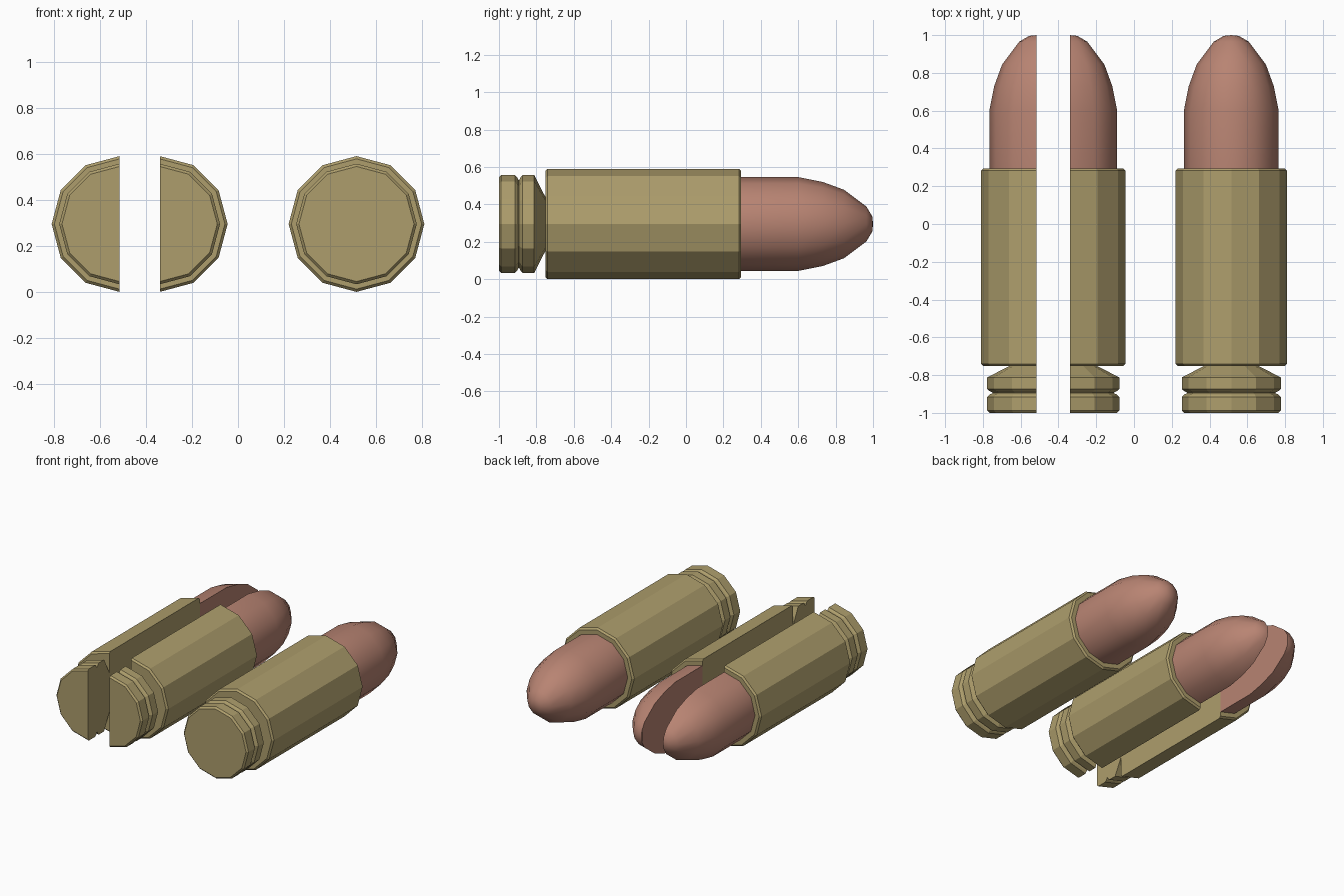
import bpy, bmesh
from math import cos, sin, radians

if "Cube" in bpy.data.objects:
    bpy.data.objects.remove(bpy.data.objects["Cube"])

SIDES = 12
R = 0.295  # case radius, also the height of the axis

# profiles as (radius, y)
CASE = [(0, -1), (0.25, -1), (0.262, -0.988), (0.262, -0.915), (0.25, -0.903),
        (0.235, -0.896), (0.235, -0.892), (0.25, -0.884), (0.262, -0.874),
        (0.262, -0.812), (0.145, -0.752), (0.283, -0.752), (R, -0.74),
        (R, 0.283), (0.283, 0.295), (0, 0.295)]
BULLET = [(0, 0.295), (0.25, 0.295), (0.25, 0.605), (0.225, 0.73),
          (0.183, 0.845), (0.093, 0.965), (0.04, 0.996), (0, 1)]


def material(name, color):
    m = bpy.data.materials.new(name)
    m.diffuse_color = (*color, 1)
    m.use_nodes = True
    m.node_tree.nodes["Principled BSDF"].inputs["Base Color"].default_value = m.diffuse_color
    return m


def lathe(name, profile, x, mat, start=-90, steps=SIDES, smooth=False):
    """Revolve a profile about an axis along y; a part turn gets a flat cut face."""
    bm = bmesh.new()
    full = steps == SIDES
    rings = []
    for i in range(steps if full else steps + 1):
        a = radians(start + i * 360 / SIDES)
        rings.append([bm.verts.new((x + r * cos(a), y, R + r * sin(a)))
                      for r, y in profile])
    for i in range(steps):
        p, q = rings[i], rings[(i + 1) % len(rings)]
        for j in range(len(profile) - 1):
            bm.faces.new((p[j], p[j + 1], q[j + 1], q[j]))
    if not full:
        bm.faces.new(rings[0][1:-1] + rings[-1][-2:0:-1] if profile[0][0] == 0
                     else rings[0])
    # merge the axis points and tidy
    bmesh.ops.remove_doubles(bm, verts=bm.verts[:], dist=1e-5)
    bmesh.ops.dissolve_degenerate(bm, edges=bm.edges[:], dist=1e-5)
    bmesh.ops.recalc_face_normals(bm, faces=bm.faces[:])
    me = bpy.data.meshes.new(name)
    bm.to_mesh(me)
    bm.free()
    me.materials.append(mat)
    ob = bpy.data.objects.new(name, me)
    bpy.context.collection.objects.link(ob)
    if smooth:
        bpy.ops.object.select_all(action='DESELECT')
        ob.select_set(True)
        bpy.context.view_layer.objects.active = ob
        bpy.ops.object.shade_smooth_by_angle(angle=radians(40))
    return ob


brass = material("brass", (0.42, 0.34, 0.15))
copper = material("copper", (0.48, 0.23, 0.17))

# whole round, then the two halves of a split one
for label, x, start, steps in (("whole", 0.515, -90, SIDES),
                               ("right_half", -0.34, -90, SIDES // 2),
                               ("left_half", -0.515, 90, SIDES // 2)):
    lathe(label + "_case", CASE, x, brass, start, steps)
    lathe(label + "_bullet", BULLET, x, copper, start, steps, smooth=True)
